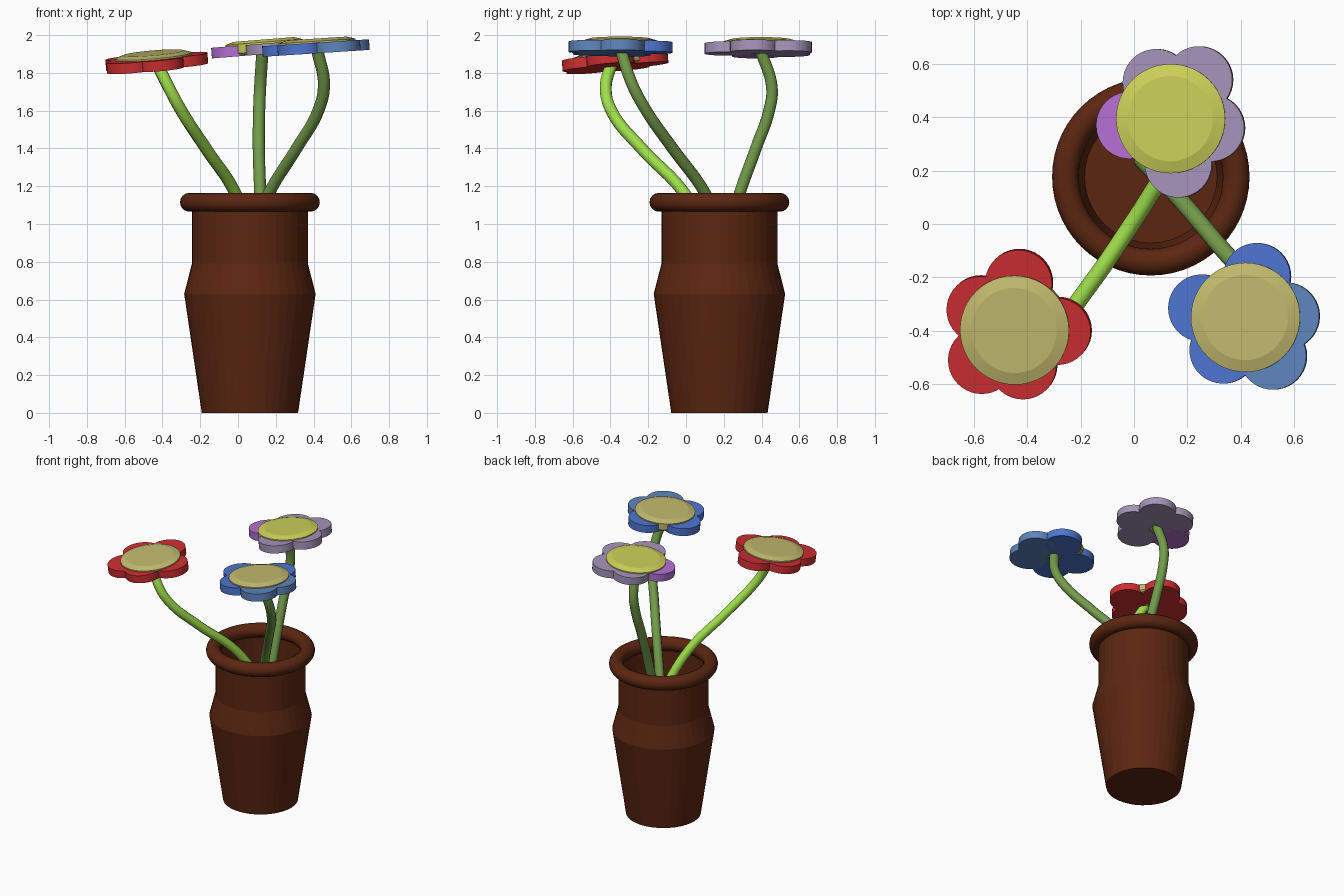
import bpy, bmesh, math
from mathutils import Vector, Matrix

if "Cube" in bpy.data.objects:
    bpy.data.objects.remove(bpy.data.objects["Cube"])


def material(name, r, g, b):
    m = bpy.data.materials.new(name)
    lin = [c / 12.92 if c <= 0.04045 else ((c + 0.055) / 1.055) ** 2.4 for c in (r, g, b)]
    m.diffuse_color = (*lin, 1)
    m.use_nodes = True
    m.node_tree.nodes["Principled BSDF"].inputs["Base Color"].default_value = m.diffuse_color
    return m


BROWN = material("brown clay", 0.36, 0.15, 0.065)
GREEN = material("stem green", 0.45, 0.61, 0.29)
BRIGHT = material("bright green", 0.62, 0.87, 0.29)
RED = material("red", 0.81, 0.18, 0.19)
BLUE = material("blue", 0.31, 0.46, 0.82)
STEEL = material("steel blue", 0.37, 0.52, 0.74)
LAVENDER = material("lavender", 0.65, 0.58, 0.73)
VIOLET = material("violet", 0.71, 0.44, 0.83)
STRAW = material("straw yellow", 0.76, 0.73, 0.43)
LIME = material("lime yellow", 0.80, 0.82, 0.35)


def lathe(name, profile, sides, mat, matrix, close_top=True, smooth=30):
    """Spin (radius, z) points round z; the bottom is always closed."""
    bm = bmesh.new()
    rings = [[bm.verts.new((r * math.cos(2 * math.pi * i / sides),
                            r * math.sin(2 * math.pi * i / sides), z))
              for i in range(sides)] for r, z in profile]
    for a, b in zip(rings, rings[1:]):
        for i in range(sides):
            j = (i + 1) % sides
            bm.faces.new((a[i], a[j], b[j], b[i]))
    bm.faces.new(rings[0][::-1])
    if close_top:
        bm.faces.new(rings[-1])
    me = bpy.data.meshes.new(name)
    bm.to_mesh(me)
    bm.free()
    me.materials.append(mat)
    ob = bpy.data.objects.new(name, me)
    bpy.context.collection.objects.link(ob)
    ob.matrix_world = matrix
    if smooth:
        smooth_object(ob, smooth)
    return ob


def smooth_object(ob, angle):
    bpy.ops.object.select_all(action='DESELECT')
    ob.select_set(True)
    bpy.context.view_layer.objects.active = ob
    bpy.ops.object.shade_smooth_by_angle(angle=math.radians(angle))


# Pot: hollow thin-walled body and a round rim
POT = Vector((0.063, 0.177, 0))
body = lathe("pot_body", [(0.255, 0), (0.348, 0.63), (0.307, 0.79), (0.307, 1.115)],
             40, BROWN, Matrix.Translation(POT), close_top=False, smooth=0)
wall = body.modifiers.new("wall", 'SOLIDIFY')
wall.thickness = 0.01
wall.offset = -1

bpy.ops.mesh.primitive_torus_add(major_radius=0.32, minor_radius=0.05, major_segments=56,
                                 minor_segments=16, location=POT + Vector((0, 0, 1.115)))
rim = bpy.context.object
rim.name = "pot_rim"
rim.data.materials.append(BROWN)
smooth_object(rim, 60)


# Stems: round tubes along smooth paths
def stem(name, points, mat):
    cu = bpy.data.curves.new(name, 'CURVE')
    cu.dimensions = '3D'
    cu.bevel_depth = 0.032
    cu.bevel_resolution = 3
    cu.resolution_u = 8
    cu.use_fill_caps = True
    sp = cu.splines.new('BEZIER')
    sp.bezier_points.add(len(points) - 1)
    for bp, p in zip(sp.bezier_points, points):
        bp.co = p
        bp.handle_left_type = bp.handle_right_type = 'AUTO'
    cu.materials.append(mat)
    ob = bpy.data.objects.new(name, cu)
    bpy.context.collection.objects.link(ob)


stem("red_flower_stem", [(0.10, 0.17, 0.85), (-0.015, -0.01, 1.165), (-0.17, -0.235, 1.4),
                         (-0.30, -0.395, 1.6), (-0.365, -0.425, 1.72), (-0.43, -0.395, 1.85)], BRIGHT)
stem("purple_flower_stem", [(0.12, 0.19, 0.85), (0.117, 0.285, 1.165), (0.11, 0.37, 1.4),
                            (0.112, 0.44, 1.6), (0.117, 0.455, 1.72), (0.13, 0.395, 1.92)], GREEN)
stem("blue_flower_stem", [(0.03, 0.24, 0.85), (0.165, 0.10, 1.165), (0.31, -0.07, 1.4),
                          (0.425, -0.21, 1.6), (0.455, -0.285, 1.74), (0.42, -0.345, 1.92)], GREEN)


# Flowers: tilted head with five round petals and a chamfered centre disc
def flower(name, centre, slope, petals, disc_mat):
    up = Vector((-slope[0], -slope[1], 1))
    tilt = up.to_track_quat('Z', 'Y').to_matrix().to_4x4()
    # Use the shortest rotation so petals keep their heading
    tilt = Vector((0, 0, 1)).rotation_difference(up).to_matrix().to_4x4()
    head = Matrix.Translation(centre) @ tilt
    for n, (x, y, mat) in enumerate(petals, 1):
        place = head @ Matrix.Translation((x - centre[0], y - centre[1], 0))
        lathe(f"{name}_petal_{n}", [(0.126, -0.028), (0.126, 0.028)], 40, mat, place)
    lathe(f"{name}_centre", [(0.195, -0.022), (0.205, -0.012), (0.205, 0.036), (0.16, 0.05)],
          48, disc_mat, head, smooth=12)


flower("red_flower", (-0.445, -0.395, 1.856), (0.085, 0.085),
       [(-0.43, -0.22, RED), (-0.575, -0.32, RED), (-0.57, -0.51, RED),
        (-0.415, -0.53, RED), (-0.285, -0.40, RED)], STRAW)
flower("purple_flower", (0.14, 0.395, 1.927), (0.08, 0.0),
       [(0.085, 0.53, LAVENDER), (0.245, 0.54, LAVENDER), (0.29, 0.36, LAVENDER),
        (0.168, 0.225, LAVENDER), (-0.015, 0.37, VIOLET)], LIME)
flower("blue_flower", (0.42, -0.35, 1.932), (0.065, 0.0),
       [(0.462, -0.197, BLUE), (0.255, -0.315, BLUE), (0.335, -0.472, BLUE),
        (0.522, -0.495, STEEL), (0.57, -0.345, STEEL)], STRAW)
